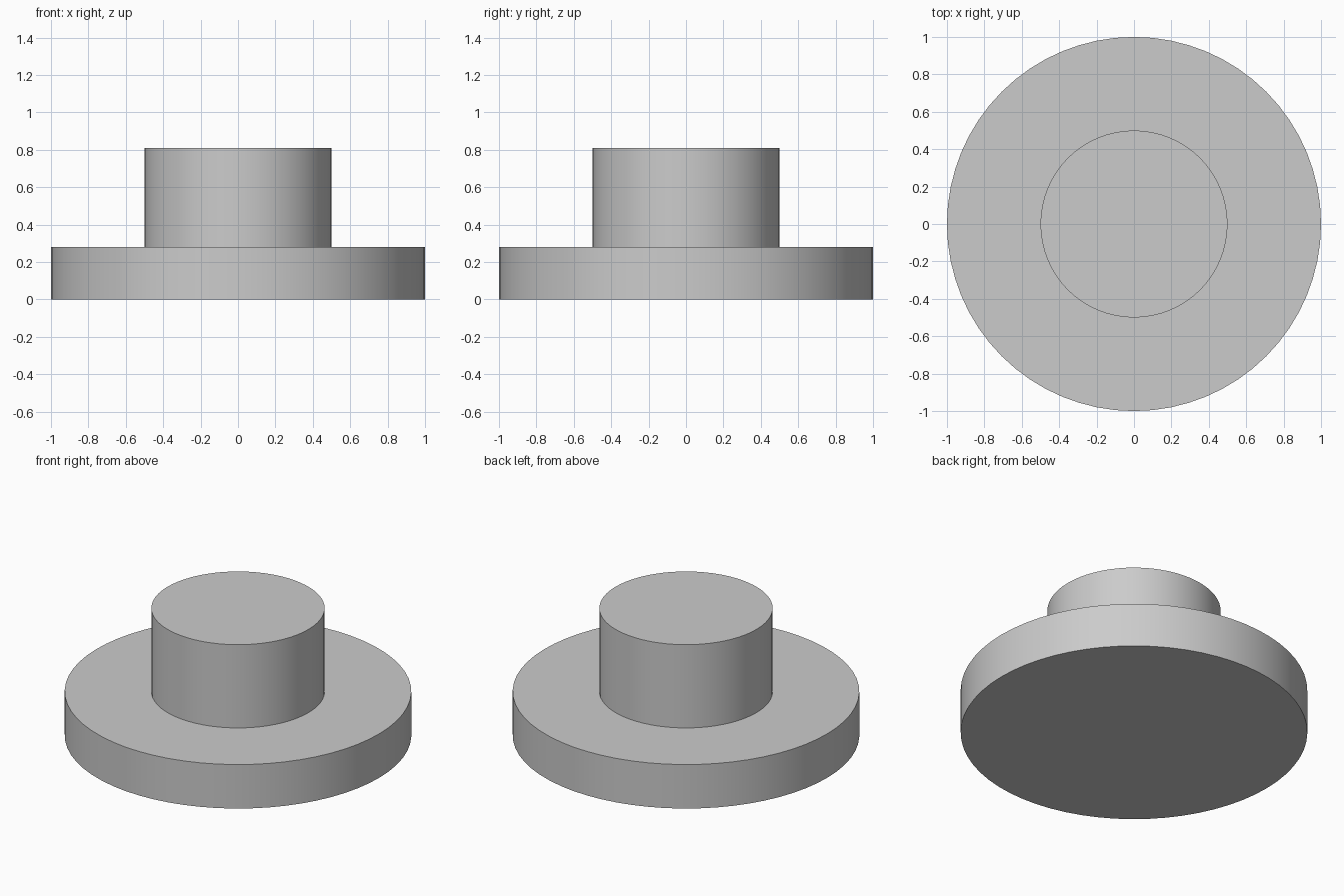
import bpy
import math

cube = bpy.data.objects.get("Cube")
if cube:
    bpy.data.objects.remove(cube, do_unlink=True)

# Single plain grey
grey = bpy.data.materials.new("plain_grey")
grey.use_nodes = True
colour = (0.6, 0.6, 0.6, 1)
grey.diffuse_color = colour
grey.node_tree.nodes["Principled BSDF"].inputs["Base Color"].default_value = colour


def disc(name, radius, bottom, top):
    """Upright cylinder with smooth sides and sharp rims."""
    bpy.ops.mesh.primitive_cylinder_add(
        vertices=64, radius=radius, depth=top - bottom,
        location=(0, 0, (bottom + top) / 2))
    part = bpy.context.object
    part.name = name
    part.data.materials.append(grey)
    bpy.ops.object.shade_smooth_by_angle(angle=math.radians(30))
    return part


# Wide round base with a narrower round post standing on it
disc("base_flange", 1.0, 0, 0.28)
disc("centre_post", 0.5, 0.28, 0.81)
